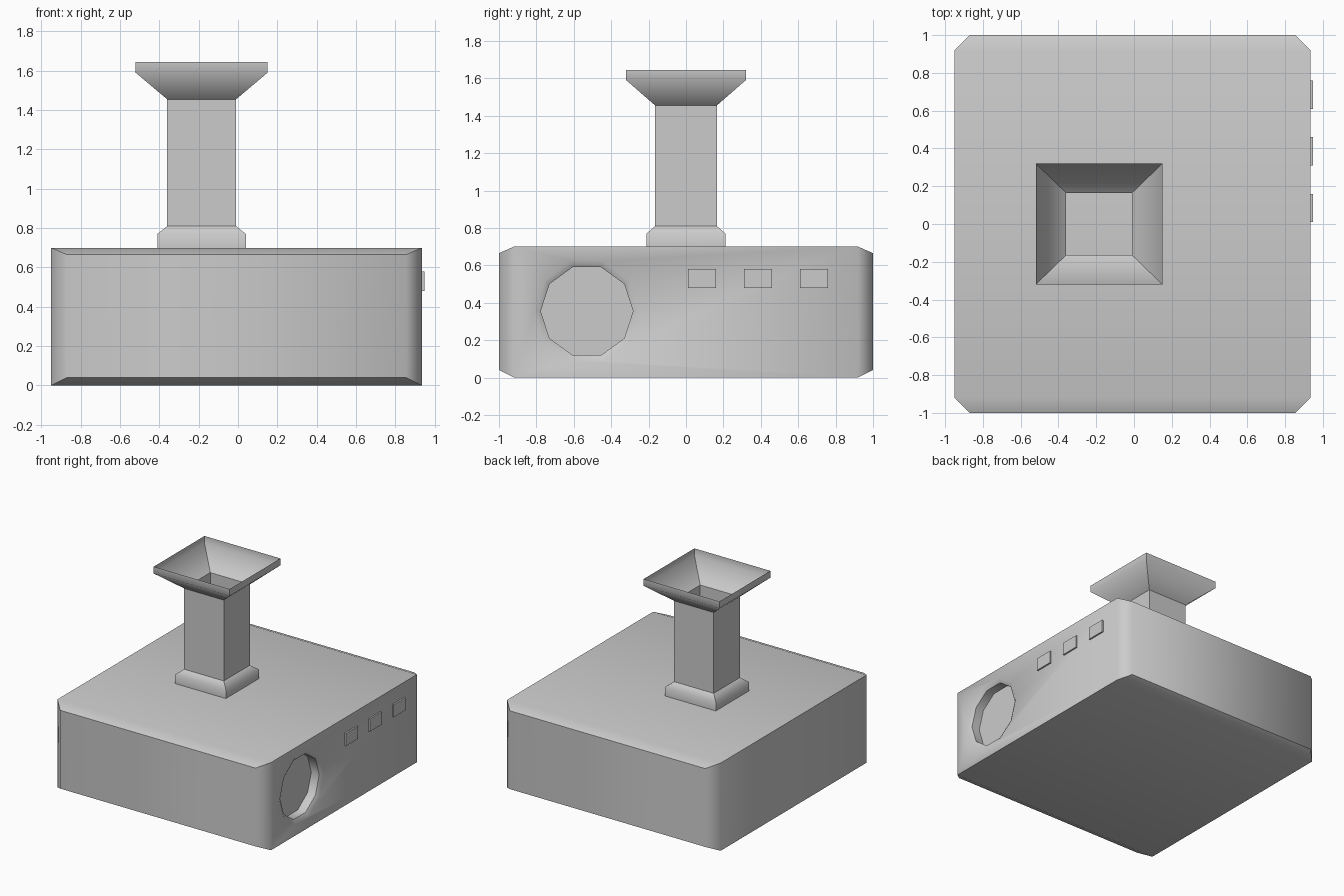
import bpy, bmesh
from math import cos, sin, tau, radians

if "Cube" in bpy.data.objects:
    bpy.data.objects.remove(bpy.data.objects["Cube"])

RIGHT = 0.935          # x of the body's right wall
MOUNT_X = -0.185       # centre of the ceiling mount


def finish(name, bm):
    bmesh.ops.recalc_face_normals(bm, faces=bm.faces)
    mesh = bpy.data.meshes.new(name)
    bm.to_mesh(mesh)
    bm.free()
    ob = bpy.data.objects.new(name, mesh)
    bpy.context.collection.objects.link(ob)
    return ob


def loft(name, rings, cap=False):
    """Skin a list of equal-length point rings."""
    bm = bmesh.new()
    vs = [[bm.verts.new(p) for p in r] for r in rings]
    n = len(rings[0])
    for a, b in zip(vs, vs[1:]):
        for i in range(n):
            j = (i + 1) % n
            bm.faces.new((a[i], a[j], b[j], b[i]))
    if cap:
        bm.faces.new(vs[0])
        bm.faces.new(vs[-1])
    return finish(name, bm)


def rect(hx, hy, z):
    return [(MOUNT_X + sx * hx, sy * hy, z)
            for sx, sy in ((-1, -1), (1, -1), (1, 1), (-1, 1))]


def activate(ob):
    bpy.ops.object.select_all(action='DESELECT')
    ob.select_set(True)
    bpy.context.view_layer.objects.active = ob


def smooth(ob):
    activate(ob)
    bpy.ops.object.shade_smooth_by_angle(angle=radians(52))


# Body: box with cut corners, sloping slightly towards front and back
bm = bmesh.new()
for x, inner in ((-0.95, -0.87), (RIGHT, 0.855)):
    for s in (-1, 1):
        for p in ((x, s * 0.92, 0), (x, s * 0.92, 0.70),
                  (inner, s, 0.04), (inner, s, 0.665)):
            bm.verts.new(p)
bmesh.ops.convex_hull(bm, input=bm.verts)
bmesh.ops.dissolve_limit(bm, angle_limit=radians(2), verts=bm.verts, edges=bm.edges)
body = finish("projector_body", bm)

# Recessed ten-sided lens opening with a bevelled rim
cutter = loft("lens_cutter", [
    [(RIGHT + dx, -0.53 + r * cos(i * tau / 10), 0.355 + r * sin(i * tau / 10))
     for i in range(10)]
    for dx, r in ((0.02, 0.313), (-0.02, 0.247), (-0.09, 0.247))], cap=True)
cutter.hide_render = True
mod = body.modifiers.new("lens_recess", 'BOOLEAN')
mod.operation = 'DIFFERENCE'
mod.solver = 'EXACT'
mod.object = cutter
activate(body)
bpy.ops.object.modifier_apply(modifier=mod.name)
bpy.data.objects.remove(cutter)
smooth(body)

# Three buttons on the right wall
for k in range(3):
    bm = bmesh.new()
    bmesh.ops.create_cube(bm, size=1)
    bmesh.ops.scale(bm, vec=(0.03, 0.15, 0.10), verts=bm.verts)
    bmesh.ops.translate(bm, vec=(0.932, 0.085 + 0.30 * k, 0.53), verts=bm.verts)
    finish(f"button_{k + 1}", bm)

# Ceiling mount: base collar, hollow column and open flared top
smooth(loft("mount_collar", [rect(0.225, 0.21, 0.70), rect(0.225, 0.21, 0.77),
                             rect(0.175, 0.165, 0.81)]))
loft("mount_column", [rect(0.175, 0.165, 0.70), rect(0.175, 0.165, 1.455)])
smooth(loft("mount_flare", [rect(0.175, 0.165, 1.455), rect(0.335, 0.32, 1.59),
                            rect(0.335, 0.32, 1.645)]))
